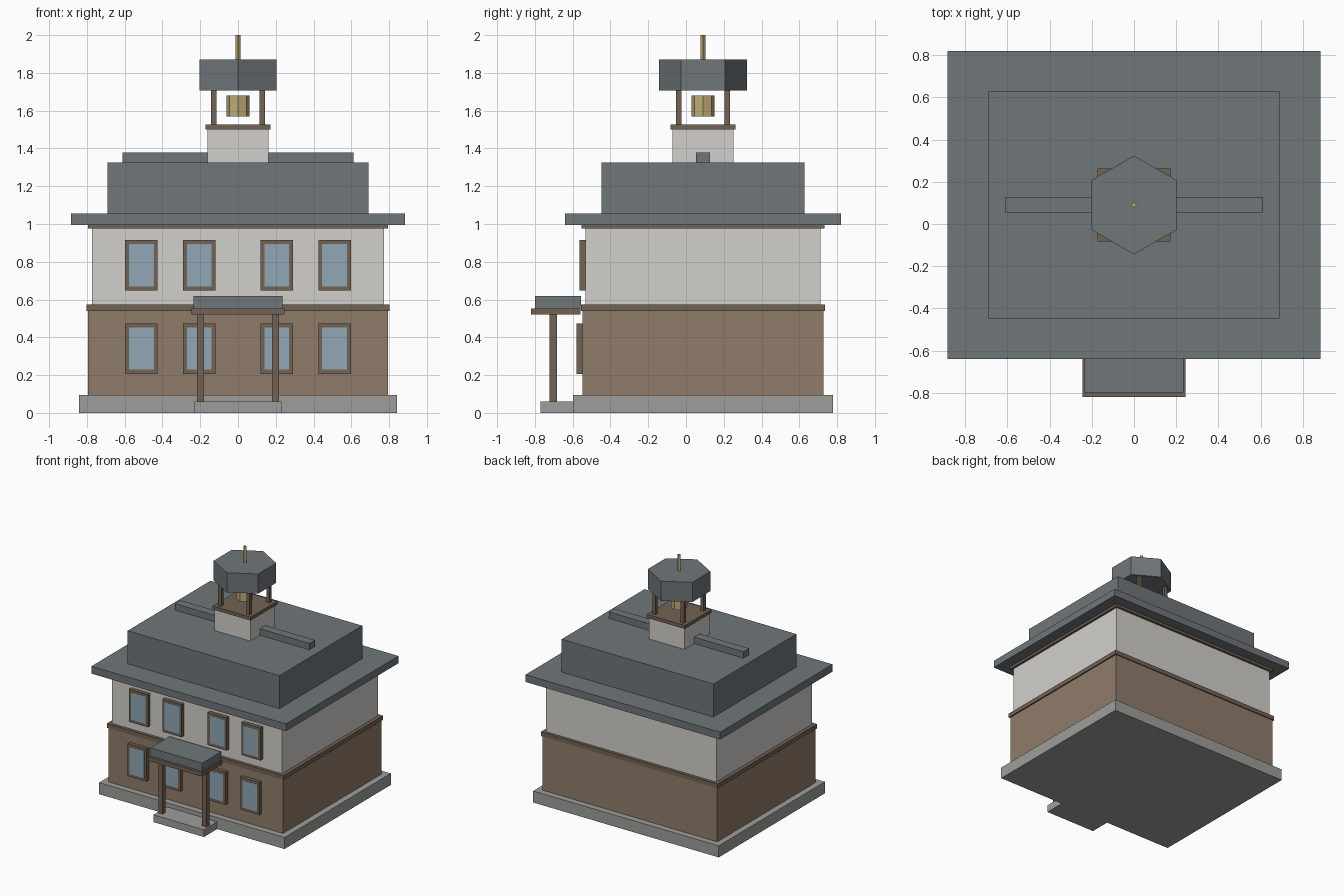
import bpy, math

if "Cube" in bpy.data.objects:
    bpy.data.objects.remove(bpy.data.objects["Cube"])

CY = 0.09  # centre line of the main building in y


def mat(name, r, g, b):
    m = bpy.data.materials.new(name)
    m.diffuse_color = (r, g, b, 1)
    m.use_nodes = True
    m.node_tree.nodes["Principled BSDF"].inputs["Base Color"].default_value = m.diffuse_color
    return m


STONE = mat("stone", 0.34, 0.34, 0.33)
BRICK = mat("brown_wall", 0.28, 0.20, 0.145)
PLASTER = mat("plaster", 0.64, 0.63, 0.60)
TRIM = mat("wood_trim", 0.17, 0.125, 0.09)
ROOF = mat("slate", 0.16, 0.18, 0.195)
BRASS = mat("brass", 0.52, 0.41, 0.19)
GLASS = mat("glass", 0.28, 0.39, 0.47)


def finish(name, m):
    o = bpy.context.object
    o.name = name
    o.data.materials.append(m)
    return o


def box(name, x, y, z, m):
    """Box from (min, max) ranges on each axis."""
    bpy.ops.mesh.primitive_cube_add(size=1)
    o = finish(name, m)
    for v in o.data.vertices:
        for i, r in enumerate((x, y, z)):
            v.co[i] = r[0] if v.co[i] < 0 else r[1]
    return o


def slab(name, hx, hy, z, m, cy=CY):
    """Box centred on x = 0 and on the building centre line."""
    return box(name, (-hx, hx), (cy - hy, cy + hy), z, m)


def prism(name, sides, r, z, m, turn=0):
    bpy.ops.mesh.primitive_cylinder_add(vertices=sides, radius=r, depth=z[1] - z[0],
                                        location=(0, CY, (z[0] + z[1]) / 2),
                                        rotation=(0, 0, turn))
    return finish(name, m)


# Main building, stacked from the ground up
slab("foundation", 0.843, 0.689, (0, 0.095), STONE)
slab("lower_wall", 0.793, 0.638, (0.095, 0.54), BRICK)
slab("floor_band", 0.803, 0.646, (0.54, 0.575), TRIM)
slab("upper_wall", 0.774, 0.622, (0.575, 0.975), PLASTER)
slab("cornice", 0.793, 0.642, (0.975, 0.995), TRIM)
slab("roof_eave", 0.884, 0.73, (0.995, 1.055), ROOF)
slab("roof_block", 0.69, 0.538, (1.055, 1.325), ROOF)
slab("roof_ridge", 0.611, 0.036, (1.325, 1.378), ROOF)

# Front windows: four per storey
for floor, z, y in (("lower", (0.207, 0.473), (-0.579, -0.54)),
                    ("upper", (0.647, 0.915), (-0.563, -0.52))):
    for i, cx in enumerate((-0.512, -0.205, 0.205, 0.512)):
        box(f"{floor}_window_frame_{i}", (cx - 0.086, cx + 0.086), y, z, TRIM)
        box(f"{floor}_window_glass_{i}", (cx - 0.066, cx + 0.066),
            (y[0] - 0.001, y[1]), (z[0] + 0.022, z[1] - 0.022), GLASS)

# Porch
box("porch_step", (-0.23, 0.23), (-0.77, -0.59), (0, 0.06), STONE)
for side in (-1, 1):
    cx = side * 0.198
    box("porch_post", (cx - 0.019, cx + 0.019), (-0.722, -0.683), (0.06, 0.52), TRIM)
box("porch_beam", (-0.245, 0.245), (-0.82, -0.558), (0.52, 0.552), TRIM)
box("porch_roof", (-0.235, 0.235), (-0.80, -0.556), (0.552, 0.62), ROOF)

# Bell tower
slab("tower_base", 0.162, 0.162, (1.325, 1.5), PLASTER)
slab("tower_ledge", 0.173, 0.173, (1.5, 1.528), TRIM)
for sx in (-1, 1):
    for sy in (-1, 1):
        cx, cy = sx * 0.129, CY + sy * 0.129
        box("tower_post", (cx - 0.014, cx + 0.014), (cy - 0.014, cy + 0.014),
            (1.528, 1.708), TRIM)
prism("bell", 8, 0.062, (1.57, 1.68), BRASS)
prism("tower_roof", 6, 0.234, (1.708, 1.87), ROOF)
prism("finial", 4, 0.014, (1.87, 2.0), BRASS)
